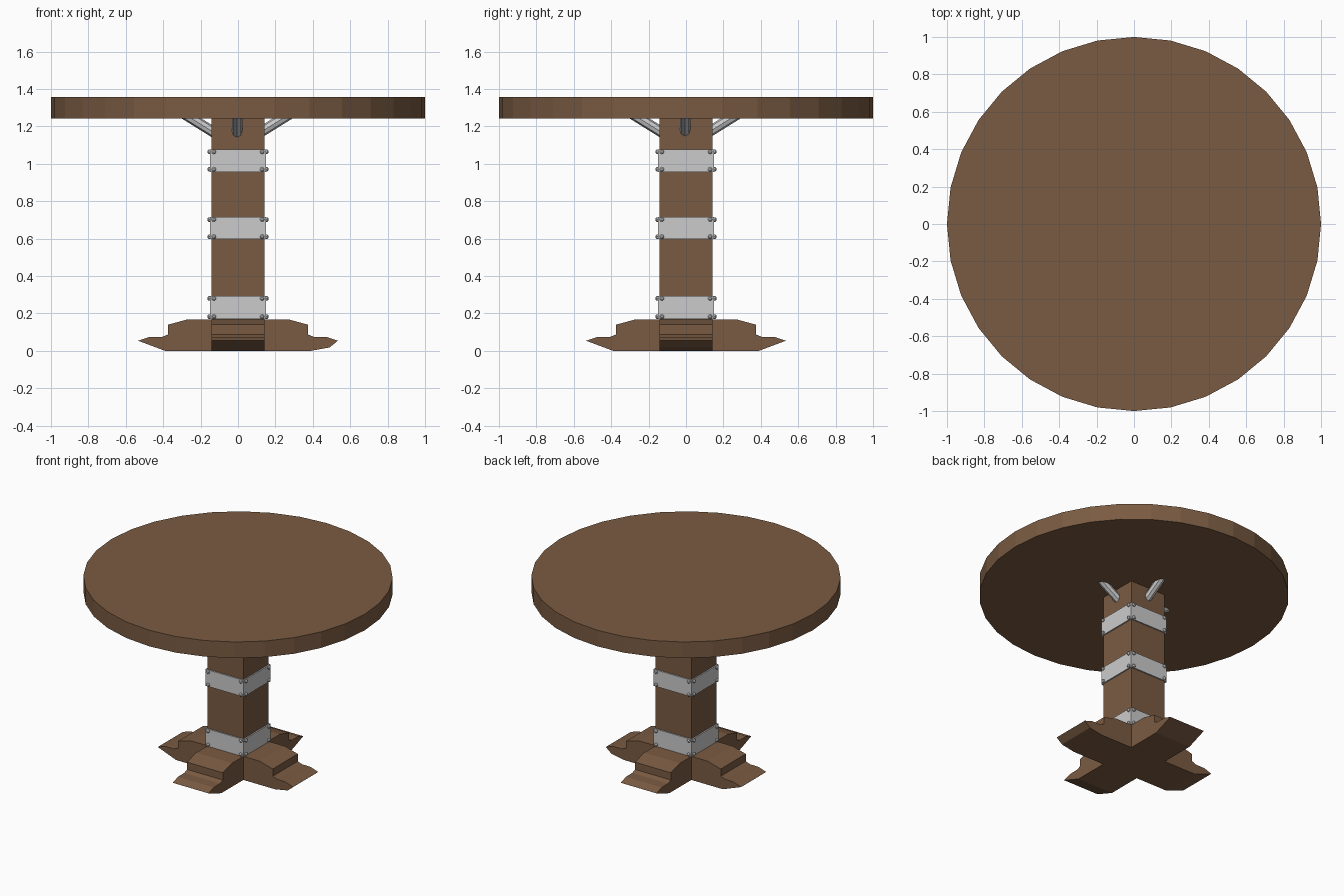
import bpy, bmesh
from math import pi
from mathutils import Matrix, Vector

if "Cube" in bpy.data.objects:
    bpy.data.objects.remove(bpy.data.objects["Cube"])

wood = bpy.data.materials.new("wood")
wood.diffuse_color = (0.195, 0.105, 0.055, 1)
wood.use_nodes = True
wood.node_tree.nodes["Principled BSDF"].inputs["Base Color"].default_value = wood.diffuse_color


def finish(name, bm, mat=None):
    bmesh.ops.recalc_face_normals(bm, faces=bm.faces)
    mesh = bpy.data.meshes.new(name)
    bm.to_mesh(mesh)
    bm.free()
    if mat:
        mesh.materials.append(mat)
    obj = bpy.data.objects.new(name, mesh)
    bpy.context.collection.objects.link(obj)
    return obj


def box(name, half, z0, z1, mat=None):
    bm = bmesh.new()
    m = Matrix.Translation((0, 0, (z0 + z1) / 2)) @ Matrix.Diagonal((2 * half, 2 * half, z1 - z0, 1))
    bmesh.ops.create_cube(bm, size=1, matrix=m)
    return finish(name, bm, mat)


def rod(bm, a, b, r1, r2, sides):
    a, b = Vector(a), Vector(b)
    d = b - a
    m = Matrix.Translation((a + b) / 2) @ d.to_track_quat('Z', 'Y').to_matrix().to_4x4()
    bmesh.ops.create_cone(bm, cap_ends=True, segments=sides, radius1=r1, radius2=r2,
                          depth=d.length, matrix=m)


# Round table top, with a corner on each axis
bm = bmesh.new()
rod(bm, (0, 0, 1.243), (0, 0, 1.358), 1, 1, 32)
finish("table_top", bm, wood)

# Square column
HALF = 0.141
box("column", HALF, 0, 1.25, wood)

# Four stepped feet; the right one has a blunter toe
side_names = ["right", "back", "left", "front"]
for i, side in enumerate(side_names):
    profile = [(HALF, 0), (0.39, 0)]
    if side == "right":
        profile += [(0.49, 0.018)]
    profile += [(0.534, 0.054), (0.475, 0.074), (0.405, 0.075), (0.373, 0.088),
                (0.373, 0.14), (0.27, 0.168), (HALF, 0.168)]
    bm = bmesh.new()
    rows = [[bm.verts.new((x, y, z)) for x, z in profile] for y in (-HALF, HALF)]
    for row in rows:
        bm.faces.new(row)
    for k in range(len(profile) - 1):
        bm.faces.new((rows[0][k], rows[0][k + 1], rows[1][k + 1], rows[1][k]))
    bm.transform(Matrix.Rotation(i * pi / 2, 4, 'Z'))
    finish("foot_" + side, bm, wood)

# Metal bands, each with four rivets per side
for band, (z0, z1) in {"lower": (0.17, 0.293), "middle": (0.597, 0.715),
                       "upper": (0.957, 1.077)}.items():
    box(band + "_band", 0.15, z0, z1)
    bm = bmesh.new()
    for i in range(4):
        part = bmesh.new()
        for y in (-0.129, 0.129):
            for z in (z0 + 0.013, z1 - 0.013):
                rod(part, (0.145, y, z), (0.157, y, z), 0.012, 0.012, 8)
                rod(part, (0.157, y, z), (0.163, y, z), 0.012, 0.006, 8)
        part.transform(Matrix.Rotation(i * pi / 2, 4, 'Z'))
        tmp = bpy.data.meshes.new("tmp")
        part.to_mesh(tmp)
        part.free()
        bm.from_mesh(tmp)
        bpy.data.meshes.remove(tmp)
    finish(band + "_band_rivets", bm)

# Slanted metal braces under the top
for i, side in enumerate(side_names):
    bm = bmesh.new()
    rod(bm, (0.10, 0, 1.153), (0.285, 0, 1.268), 0.028, 0.028, 8)
    bm.transform(Matrix.Translation((-0.005, -0.005, 0)) @ Matrix.Rotation(i * pi / 2, 4, 'Z'))
    finish("brace_" + side, bm)
